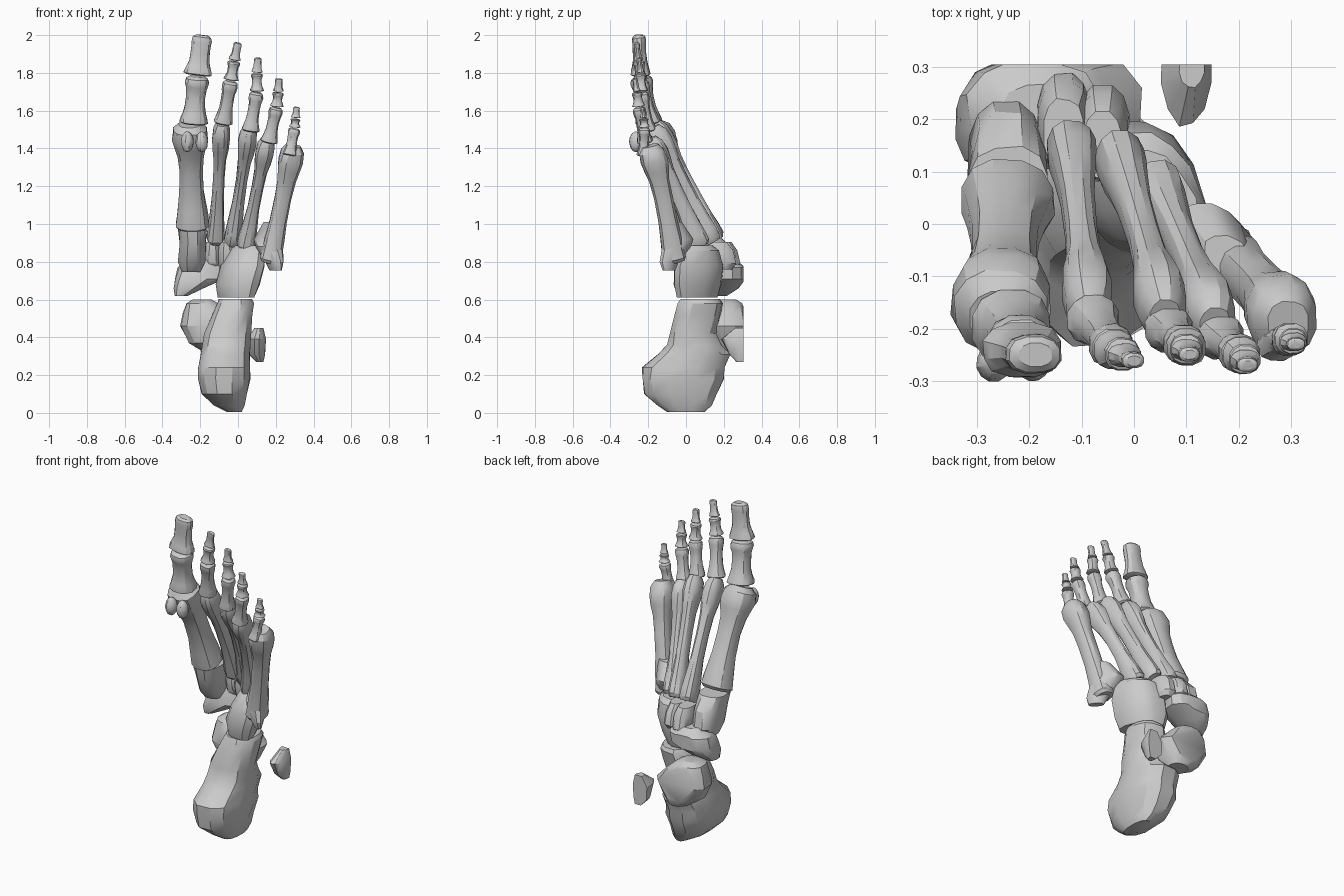
import bpy, bmesh, math, random
from mathutils import Vector

random.seed(4)
default_cube = bpy.data.objects.get("Cube")
if default_cube:
    bpy.data.objects.remove(default_cube, do_unlink=True)

SIDES = 12
CUT_Y = 0.305          # flat plane that trims the ankle
parts = []

# Single bone colour
bone_grey = bpy.data.materials.new("bone grey")
bone_grey.use_nodes = True
shade = (0.6, 0.6, 0.6, 1)
bone_grey.diffuse_color = shade
bone_grey.node_tree.nodes["Principled BSDF"].inputs["Base Color"].default_value = shade


def superellipse(angle, power):
    """Rounded-box unit outline."""
    c, s = math.cos(angle), math.sin(angle)
    return math.copysign(abs(c) ** power, c), math.copysign(abs(s) ** power, s)


def loft(name, rings, axis=Vector((0, 0, 1)), power=0.85, rough=0.03, skew=0.0):
    """Skin rings of (centre, half width, half depth) set square to the axis."""
    axis = axis.normalized()
    across = (Vector((1, 0, 0)) - axis * axis.x).normalized()
    deep = axis.cross(across)
    bm = bmesh.new()
    loops = []
    for centre, wide, depth in rings:
        loop = []
        for i in range(SIDES):
            u, v = superellipse(math.tau * (i + 0.5) / SIDES, power)
            wobble = 1 + random.uniform(-rough, rough)
            offset = across * (u * wide + v * skew) + deep * v * depth
            loop.append(bm.verts.new(Vector(centre) + offset * wobble))
        loops.append(loop)
    for low, high in zip(loops, loops[1:]):
        for i in range(SIDES):
            j = (i + 1) % SIDES
            bm.faces.new((low[i], low[j], high[j], high[i]))
    bm.faces.new(loops[0][::-1])
    bm.faces.new(loops[-1])

    # Trim at the ankle plane and close the section
    cut = bmesh.ops.bisect_plane(
        bm, geom=bm.verts[:] + bm.edges[:] + bm.faces[:],
        plane_co=(0, CUT_Y, 0), plane_no=(0, 1, 0), clear_outer=True)
    rim = [e for e in cut["geom_cut"] if isinstance(e, bmesh.types.BMEdge)]
    if rim:
        bmesh.ops.holes_fill(bm, edges=rim, sides=0)
    bmesh.ops.recalc_face_normals(bm, faces=bm.faces[:])

    mesh = bpy.data.meshes.new(name)
    bm.to_mesh(mesh)
    bm.free()
    mesh.materials.append(bone_grey)
    obj = bpy.data.objects.new(name, mesh)
    bpy.context.collection.objects.link(obj)
    parts.append(obj)


# Long bone profile: position from base to head, share of base, shaft, head
PROFILE = [
    (0, .82, 0, 0), (.03, 1, 0, 0), (.1, .95, 0, 0), (.2, .5, .5, 0),
    (.35, .1, .9, 0), (.55, 0, 1, 0), (.7, 0, .8, .2), (.79, 0, .3, .7),
    (.87, 0, 0, 1), (.95, 0, 0, .92), (1, 0, 0, .6),
]


def long_bone(name, base, head, radii, flat=1.0, bow=0.0):
    """Flared shaft running from the base joint to the head joint."""
    base, head = Vector(base), Vector(head)
    rings = []
    for t, at_base, at_shaft, at_head in PROFILE:
        centre = base.lerp(head, t)
        centre.y += bow * math.sin(math.pi * t)
        r = radii[0] * at_base + radii[1] * at_shaft + radii[2] * at_head
        rings.append((centre, r, r * flat))
    loft(name, rings, head - base)


def block_bone(name, *stations, power=0.8, skew=0.0):
    """Irregular bone from level stations of (x, y, z, half width, half depth)."""
    rings = [((x, y, z), wide, depth) for x, y, z, wide, depth in stations]
    loft(name, rings, power=power, rough=0.04, skew=skew)


def pebble(name, centre, wide, depth, height):
    """Small rounded bone."""
    x, y, z = centre
    rings = []
    for k in range(7):
        a = math.pi * (k + 0.3) / 6.6
        rings.append(((x, y, z - height * math.cos(a)),
                      wide * math.sin(a), depth * math.sin(a)))
    loft(name, rings, power=1, rough=0.05)


# Metatarsals: base joint, head joint, radii at base, shaft and head, depth ratio
metatarsals = {
    "great": ((-.24, .05, .98), (-.255, -.18, 1.53), (.09, .064, .098), .97),
    "second": ((-.12, .15, .91), (-.085, -.175, 1.535), (.048, .031, .049), 1.35),
    "third": ((-.03, .13, .9), (.06, -.18, 1.51), (.048, .031, .05), 1.35),
    "fourth": ((.04, .07, .88), (.155, -.195, 1.45), (.05, .031, .05), 1.3),
    "little": ((.17, -.06, .8), (.295, -.19, 1.415), (.06, .046, .067), 1.1),
}
for toe, (base, head, radii, flat) in metatarsals.items():
    long_bone(toe + "_metatarsal", base, head, radii, flat, bow=.012)

# Toes: half width at the root, then the joints from root to tip
toes = {
    "great": (.077, (-.235, -.195, 1.53), (-.215, -.24, 1.785), (-.188, -.25, 2)),
    "second": (.051, (-.08, -.18, 1.53), (-.038, -.24, 1.76),
               (-.02, -.25, 1.865), (0, -.262, 1.96)),
    "third": (.047, (.065, -.2, 1.49), (.1, -.235, 1.7),
              (.1, -.24, 1.8), (.106, -.25, 1.88)),
    "fourth": (.046, (.163, -.215, 1.43), (.205, -.25, 1.62),
               (.213, -.26, 1.7), (.217, -.27, 1.77)),
    "little": (.04, (.272, -.225, 1.36), (.3, -.22, 1.51),
               (.305, -.225, 1.56), (.31, -.23, 1.62)),
}
for toe, (width, *joints) in toes.items():
    last = len(joints) - 2
    for k in range(last + 1):
        start, end = Vector(joints[k]), Vector(joints[k + 1])
        tip = k == last
        gap = (end - start).normalized() * .003
        label = "distal" if tip else ("proximal", "middle")[k]
        long_bone(f"{toe}_{label}_phalanx", start + gap, end if tip else end - gap,
                  (width, width * .68, width * (.7 if tip else .84)),
                  flat=.7 if tip else .95)
        width *= 1 if toe == "great" else .8

# Small bones under the ball of the foot
for side, x in (("inner", -.268), ("outer", -.192)):
    pebble(side + "_sesamoid", (x, -.265, 1.435), .034, .036, .055)

# Spur at the root of the little metatarsal
block_bone("little_metatarsal_spur",
           (.2, -.09, .755, .025, .035), (.193, -.088, .8, .044, .052),
           (.165, -.05, .88, .068, .08), (.15, -.02, .92, .062, .06),
           (.185, -.07, 1.01, .045, .05), power=.9, skew=-.02)

# Heel bone
block_bone("heel_bone",
           (-.02, 0, .005, .04, .1), (-.045, -.01, .04, .085, .15),
           (-.07, -.03, .1, .125, .195), (-.075, -.02, .18, .14, .222),
           (-.072, -.01, .24, .138, .225), (-.065, .04, .31, .133, .2),
           (-.06, .045, .36, .13, .15), (-.055, .035, .42, .125, .125),
           (-.03, .06, .52, .108, .125), (-.015, .075, .58, .1, .12),
           (-.015, .075, .602, .09, .105), power=.85)

# Ankle bone, trimmed at the back
block_bone("ankle_bone",
           (-.12, .23, .32, .06, .06), (-.14, .22, .37, .12, .095),
           (-.145, .22, .46, .16, .115), (-.17, .22, .53, .125, .1),
           (-.19, .22, .58, .085, .08), (-.19, .22, .6, .05, .045))

# Outer ankle tip, trimmed sliver
block_bone("outer_ankle_tip",
           (.115, .3, .27, .02, .035), (.1, .3, .31, .045, .075),
           (.1, .3, .39, .05, .115), (.11, .3, .45, .025, .04), power=1)

# Midfoot bones
block_bone("cuboid_bone",
           (-.01, .06, .612, .085, .11), (0, .06, .68, .11, .13),
           (.025, .07, .78, .105, .13), (.045, .075, .86, .08, .1),
           (.045, .075, .885, .06, .07), skew=-.04)
block_bone("navicular_bone",
           (-.3, .17, .62, .035, .05), (-.26, .19, .66, .083, .09),
           (-.205, .21, .71, .135, .11), (-.19, .215, .77, .13, .1),
           (-.18, .2, .81, .08, .07), power=.85)
block_bone("inner_cuneiform",
           (-.25, .13, .745, .05, .06), (-.245, .13, .8, .073, .11),
           (-.24, .1, .9, .072, .115), (-.24, .06, .97, .078, .09))
for name, x, y in (("middle_cuneiform", -.135, .19), ("outer_cuneiform", -.06, .165)):
    block_bone(name,
               (x, y + .02, .76, .04, .06), (x, y + .015, .79, .052, .085),
               (x, y, .86, .05, .085), (x, y - .015, .905, .038, .065))

# Smooth surfaces with crisp creases
bpy.ops.object.select_all(action="DESELECT")
for part in parts:
    part.select_set(True)
bpy.context.view_layer.objects.active = parts[0]
bpy.ops.object.shade_smooth_by_angle(angle=math.radians(30))
